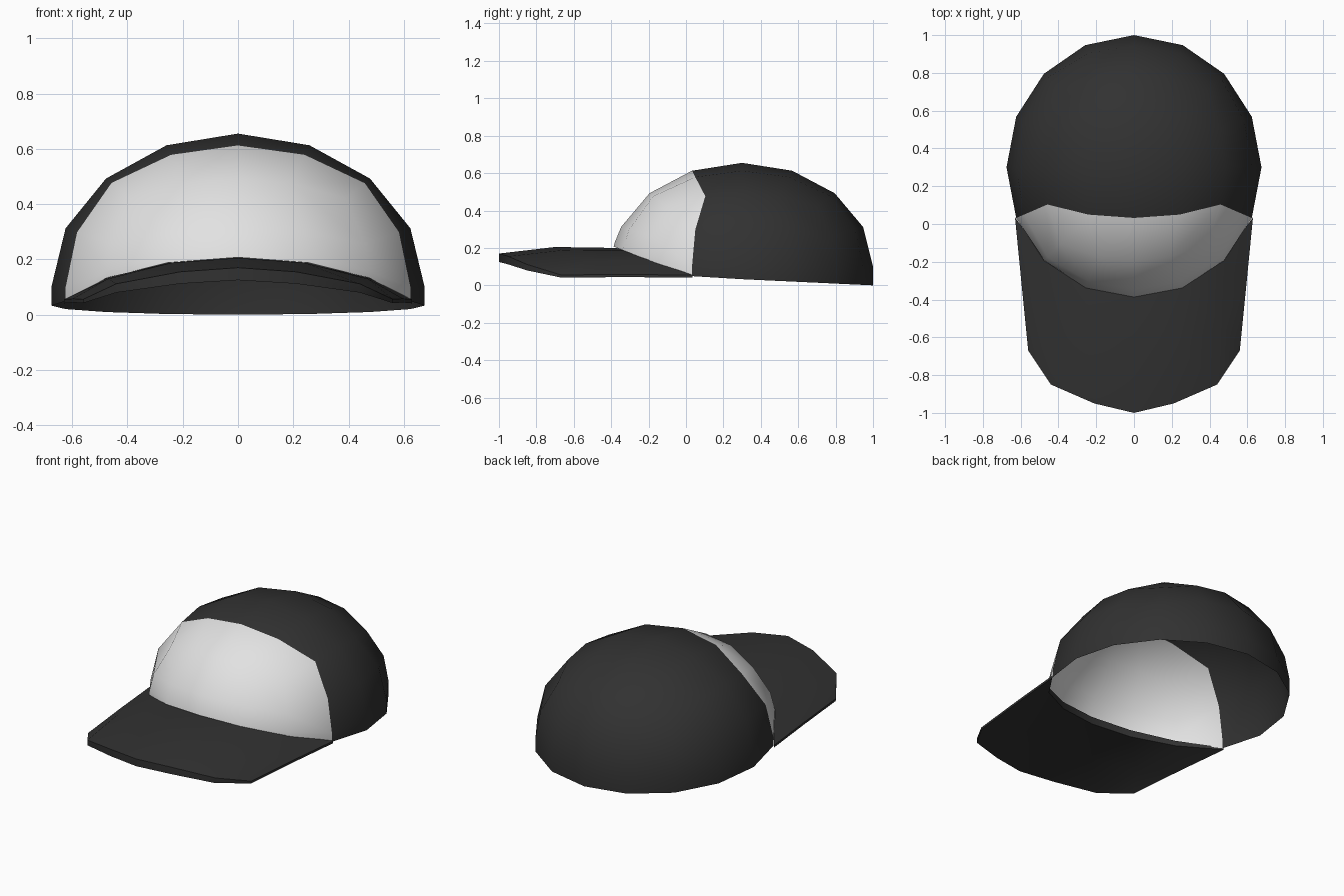
import bpy, bmesh, math
from mathutils import Vector

if "Cube" in bpy.data.objects:
    bpy.data.objects.remove(bpy.data.objects["Cube"])


def material(name, value):
    m = bpy.data.materials.new(name)
    m.diffuse_color = (value, value, value, 1)
    m.use_nodes = True
    m.node_tree.nodes["Principled BSDF"].inputs["Base Color"].default_value = m.diffuse_color
    return m


BLACK = material("charcoal fabric", 0.031)
WHITE = material("white fabric", 0.76)


def finish(bm, name, mats, angle):
    me = bpy.data.meshes.new(name)
    bm.to_mesh(me)
    bm.free()
    ob = bpy.data.objects.new(name, me)
    bpy.context.collection.objects.link(ob)
    for m in mats:
        me.materials.append(m)
    bpy.ops.object.select_all(action='DESELECT')
    ob.select_set(True)
    bpy.context.view_layer.objects.active = ob
    bpy.ops.object.shade_smooth_by_angle(angle=math.radians(angle))
    return ob


# Crown: upper half of a rounded cube, open below
CY, CZ, RX, RY, RZ = 0.3, 0.1, 0.675, 0.7, 0.555


def rim_height(y):
    return 0.05 + 0.366 * (0.03 - y) if y < 0.035 else 0.047 * (1 - y)


bm = bmesh.new()
bmesh.ops.create_cube(bm, size=2)
bmesh.ops.subdivide_edges(bm, edges=bm.edges[:], cuts=3, use_grid_fill=True)
bmesh.ops.delete(bm, geom=[v for v in bm.verts if v.co.z < -0.1], context='VERTS')
for f in bm.faces:      # front panel
    f.material_index = int(f.calc_center_median().y < -0.5)
for v in bm.verts:
    d = Vector([math.tan(c * math.pi / 4) for c in v.co]).normalized()
    v.co = (d.x * RX, CY + d.y * RY, CZ + d.z * RZ)

# Sweatband edge: extend the rim to the sloping opening
border = [e for e in bm.edges if e.is_boundary]
ring = {v for e in border for v in e.verts}
ext = bmesh.ops.extrude_edge_only(bm, edges=border)['geom']
for v in ring:
    z = max(CZ, rim_height(v.co.y) + 0.025)
    k = math.sqrt(1 - ((z - CZ) / RZ) ** 2)
    v.co = (v.co.x * k, CY + (v.co.y - CY) * k, z)
for v in [g for g in ext if isinstance(g, bmesh.types.BMVert)]:
    z = rim_height(v.co.y)
    k = math.sqrt(1 - (max(0, z - CZ) / RZ) ** 2)
    v.co = (v.co.x * k, CY + (v.co.y - CY) * k, z)
for f in [g for g in ext if isinstance(g, bmesh.types.BMFace)]:
    f.material_index = int(f.calc_center_median().y < 0.02)
bmesh.ops.recalc_face_normals(bm, faces=bm.faces[:])
if max(bm.faces, key=lambda f: f.calc_center_median().z).normal.z < 0:
    bmesh.ops.reverse_faces(bm, faces=bm.faces[:])
finish(bm, "crown", [BLACK, WHITE], 60)

# Brim: arched plate, lofted across x from closed sections (inner, middle, outer, thickness)
half = [
    ((0.0, -0.37, 0.20), (0.0, -0.70, 0.205), (0.0, -1.0, 0.17), 0.045),
    ((0.245, -0.325, 0.185), (0.24, -0.66, 0.188), (0.21, -0.95, 0.155), 0.043),
    ((0.465, -0.19, 0.137), (0.47, -0.53, 0.13), (0.44, -0.85, 0.112), 0.032),
    ((0.63, 0.035, 0.055), (0.597, -0.30, 0.058), (0.56, -0.67, 0.056), 0.014),
]
cols = [(-1, s) for s in reversed(half[1:])] + [(1, s) for s in half]
bm = bmesh.new()
loops = []
for side, (*pts, t) in cols:
    top = [(side * x, y, z) for x, y, z in pts]
    low = [(x, y, z - t) for x, y, z in reversed(top)]
    loops.append([bm.verts.new(p) for p in top + low])
for a, b in zip(loops, loops[1:]):
    for i in range(6):
        j = (i + 1) % 6
        bm.faces.new((a[i], a[j], b[j], b[i]))
for l in (loops[0], loops[-1]):
    bm.faces.new((l[0], l[1], l[4], l[5]))
    bm.faces.new((l[1], l[2], l[3], l[4]))
bmesh.ops.recalc_face_normals(bm, faces=bm.faces[:])
finish(bm, "brim", [BLACK], 40)
